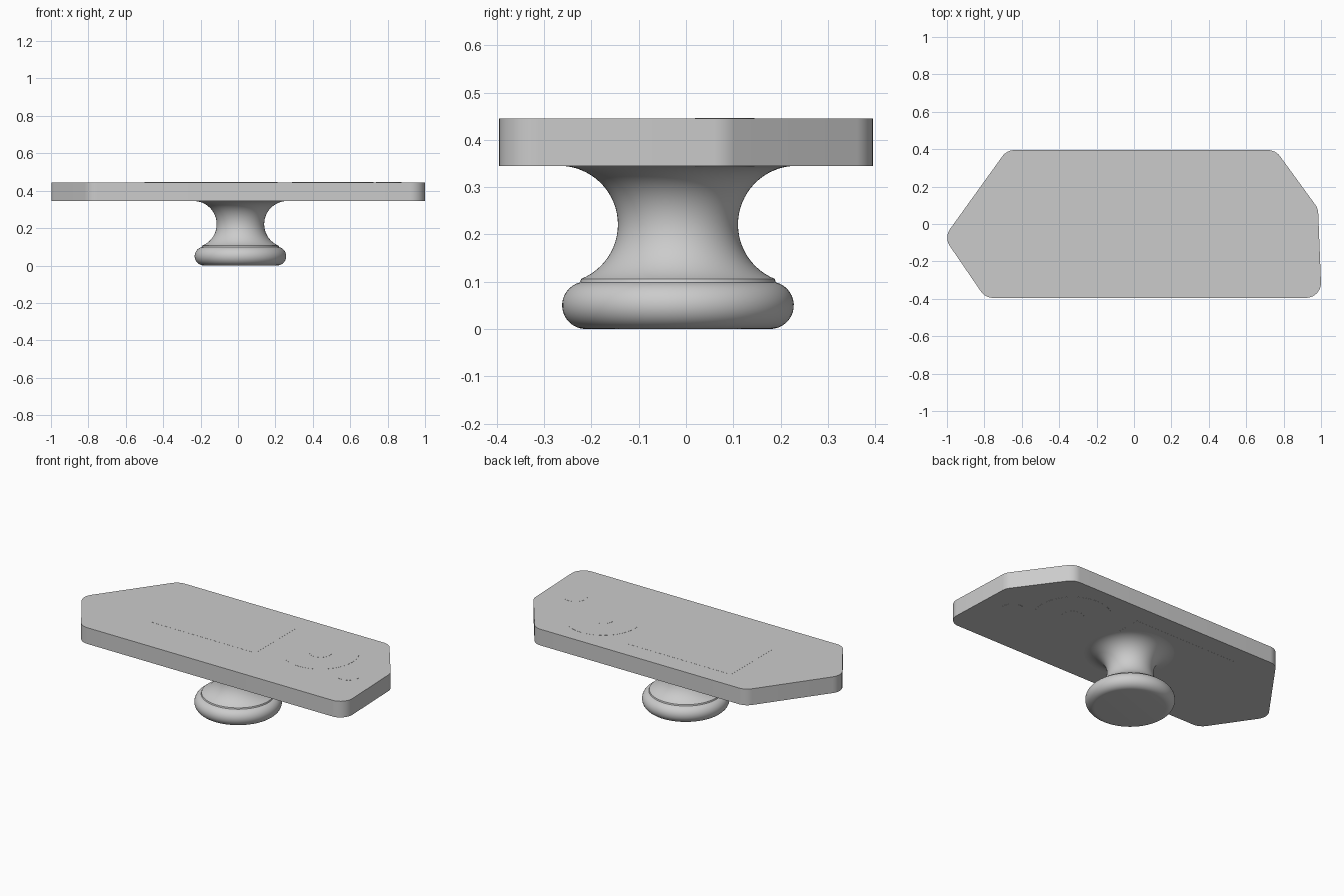
import bpy, bmesh, math
from mathutils import Vector

cube = bpy.data.objects.get("Cube")
if cube:
    bpy.data.objects.remove(cube)

grey = bpy.data.materials.new("plain grey")
grey.use_nodes = True
colour = (0.6, 0.6, 0.6, 1)
grey.diffuse_color = colour
grey.node_tree.nodes["Principled BSDF"].inputs["Base Color"].default_value = colour

BOTTOM, TOP = 0.345, 0.445
FLUSH = 0.0005


def finish(name, bm):
    bmesh.ops.recalc_face_normals(bm, faces=bm.faces)
    mesh = bpy.data.meshes.new(name)
    bm.to_mesh(mesh)
    bm.free()
    mesh.materials.append(grey)
    obj = bpy.data.objects.new(name, mesh)
    bpy.context.collection.objects.link(obj)
    bpy.ops.object.select_all(action="DESELECT")
    obj.select_set(True)
    bpy.context.view_layer.objects.active = obj
    bpy.ops.object.shade_smooth_by_angle(angle=math.radians(30))
    return obj


def rounded(corners, radius, steps=10):
    """Round every corner of a counter-clockwise outline."""
    points = []
    for i, corner in enumerate(corners):
        p = Vector(corner)
        a = (Vector(corners[i - 1]) - p).normalized()
        b = (Vector(corners[(i + 1) % len(corners)]) - p).normalized()
        half = a.angle(b) / 2
        centre = p + (a + b).normalized() * radius / math.sin(half)
        start = p + a * radius / math.tan(half) - centre
        sweep = math.pi - 2 * half
        for s in range(steps + 1):
            t = sweep * s / steps
            c, n = math.cos(t), math.sin(t)
            points.append(centre + Vector((start.x * c - start.y * n,
                                           start.x * n + start.y * c)))
    return points


def slab(name, outline, low, high):
    bm = bmesh.new()
    face = bm.faces.new([bm.verts.new((x, y, low)) for x, y in outline])
    made = bmesh.ops.extrude_face_region(bm, geom=[face], use_keep_orig=True)
    verts = [v for v in made["geom"] if isinstance(v, bmesh.types.BMVert)]
    bmesh.ops.translate(bm, verts=verts, vec=(0, 0, high - low))
    return finish(name, bm)


def circle(x, y, r, count=64):
    angles = [2 * math.pi * i / count for i in range(count)]
    return [(x + r * math.cos(a), y + r * math.sin(a)) for a in angles]


def arc(cx, cz, r, start, end, steps):
    angles = [math.radians(start + (end - start) * i / steps) for i in range(steps + 1)]
    return [(cx + r * math.cos(a), cz + r * math.sin(a)) for a in angles]


# Flat top plate with clipped, rounded corners
corners = [(-0.795, -0.395), (1.003, -0.395), (0.984, 0.083),
           (0.757, 0.395), (-0.68, 0.395), (-1.016, -0.072)]
slab("top_plate", rounded(corners, 0.08), BOTTOM, TOP)

# Inlays that sit flush through the plate
panel = [(-0.5, -0.13), (0.21, -0.13), (0.21, 0.275), (-0.5, 0.275)]
for name, outline, lift in (
        ("panel_inlay", rounded(panel, 0.01, 4), FLUSH),
        ("large_disc_inlay", circle(0.507, 0.082, 0.217), FLUSH),
        ("disc_hub_inlay", circle(0.507, 0.082, 0.063), 2 * FLUSH),
        ("small_disc_inlay", circle(0.805, -0.072, 0.068), FLUSH)):
    slab(name, outline, BOTTOM - lift, TOP + lift)

# Turned pedestal: rounded foot and a waisted neck flaring under the plate
profile = [(0, 0)] + arc(0.195, 0.05, 0.05, -90, 76, 16)
profile += arc(0.251, 0.221, 0.124, 248, 90, 28) + [(0, BOTTOM)]
bm = bmesh.new()
verts = [bm.verts.new((r, 0, z)) for r, z in profile]
edges = [bm.edges.new(pair) for pair in zip(verts, verts[1:])]
bmesh.ops.spin(bm, geom=verts + edges, cent=(0, 0, 0), axis=(0, 0, 1),
               angle=2 * math.pi, steps=96)
bmesh.ops.remove_doubles(bm, verts=bm.verts, dist=0.0001)
pedestal = finish("pedestal", bm)
pedestal.location = (0.013, -0.017, 0)
